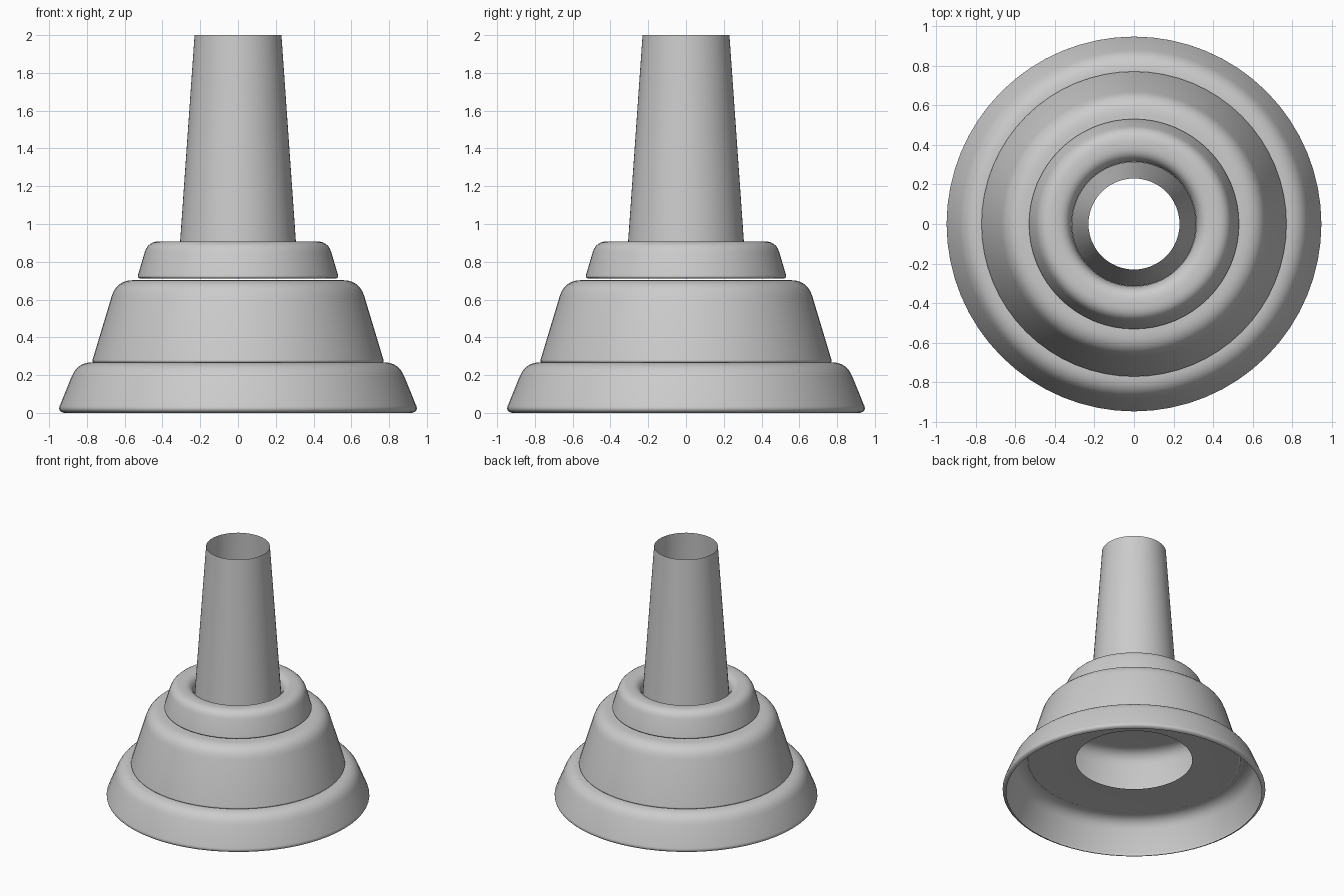
import bpy, bmesh, math
from mathutils import Vector

SEGMENTS = 64
FILLET_STEPS = 6

cube = bpy.data.objects.get("Cube")
if cube:
    bpy.data.objects.remove(cube, do_unlink=True)

grey = bpy.data.materials.new("plain grey")
grey.use_nodes = True
color = (0.6, 0.6, 0.6, 1)
grey.diffuse_color = color
grey.node_tree.nodes["Principled BSDF"].inputs["Base Color"].default_value = color


def rounded(corners):
    """Turn (radius, height, fillet length) corners into a smooth profile."""
    pts = [Vector(c[:2]) for c in corners]
    out = [pts[0]]
    for i in range(1, len(pts) - 1):
        p, size = pts[i], corners[i][2]
        a = p + (pts[i - 1] - p).normalized() * size
        b = p + (pts[i + 1] - p).normalized() * size
        for k in range(FILLET_STEPS + 1):
            t = k / FILLET_STEPS
            out.append(a * (1 - t) ** 2 + p * 2 * t * (1 - t) + b * t ** 2)
    return out + [pts[-1]]


def lathe(name, corners):
    """Spin a profile around the z axis into an open shell."""
    bm = bmesh.new()
    verts = [bm.verts.new((p.x, 0, p.y)) for p in rounded(corners)]
    edges = [bm.edges.new(pair) for pair in zip(verts, verts[1:])]
    bmesh.ops.spin(bm, geom=verts + edges, cent=(0, 0, 0), axis=(0, 0, 1),
                   angle=math.tau, steps=SEGMENTS, use_merge=True)
    bmesh.ops.remove_doubles(bm, verts=bm.verts, dist=0.0005)
    bmesh.ops.recalc_face_normals(bm, faces=bm.faces)
    # The outer wall must face outwards
    wall = max(bm.faces, key=lambda f: f.calc_area() * (abs(f.normal.z) < 0.6))
    if wall.normal.xy.dot(wall.calc_center_median().xy) < 0:
        bmesh.ops.reverse_faces(bm, faces=bm.faces)
    mesh = bpy.data.meshes.new(name)
    bm.to_mesh(mesh)
    bm.free()
    mesh.materials.append(grey)
    obj = bpy.data.objects.new(name, mesh)
    bpy.context.collection.objects.link(obj)
    bpy.ops.object.select_all(action="DESELECT")
    obj.select_set(True)
    bpy.context.view_layer.objects.active = obj
    bpy.ops.object.shade_smooth_by_angle(angle=math.radians(40))


# Wide base shell with a flat top ring
lathe("base_tier", [(0.92, 0, 0), (0.955, 0.01, 0.03),
                    (0.85, 0.268, 0.08), (0.42, 0.268, 0)])
# Tall middle shell
lathe("middle_tier", [(0.755, 0.264, 0), (0.774, 0.268, 0.015),
                      (0.643, 0.703, 0.09), (0.3, 0.703, 0)])
# Small collar whose top curls down around the tube
lathe("collar", [(0.515, 0.712, 0), (0.534, 0.714, 0.015), (0.477, 0.908, 0.06),
                 (0.33, 0.908, 0.065), (0.315, 0.82, 0)])
# Tapered open tube
lathe("tube", [(0.314, 0.8, 0), (0.23, 2, 0)])
